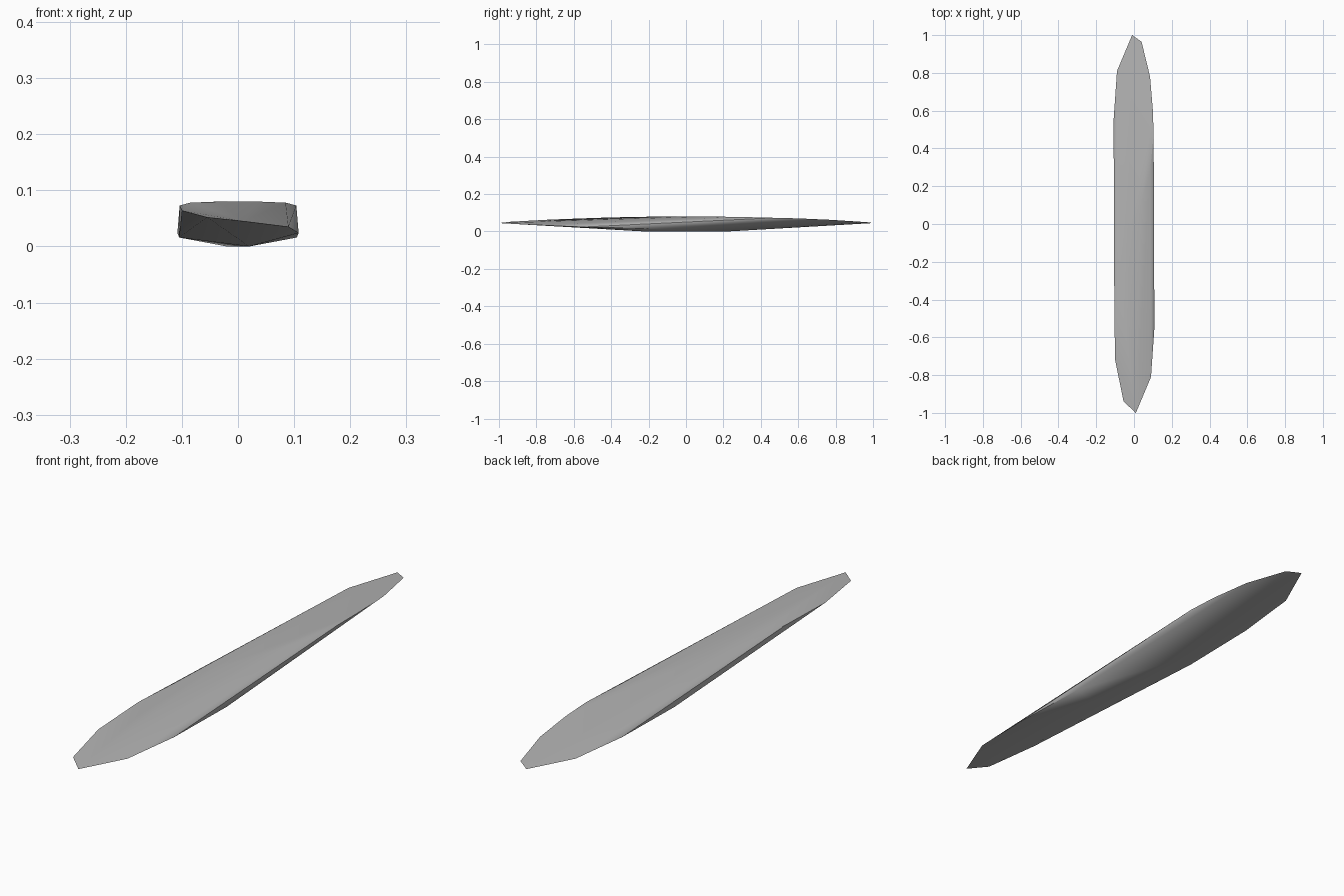
import bpy
import bmesh
from math import radians
from mathutils import Vector

default_cube = bpy.data.objects.get("Cube")
if default_cube:
    bpy.data.objects.remove(default_cube, do_unlink=True)


def flat_material(name, colour):
    material = bpy.data.materials.new(name)
    material.use_nodes = True
    material.diffuse_color = colour
    material.node_tree.nodes["Principled BSDF"].inputs["Base Color"].default_value = colour
    return material


def half_turn(point):
    """Repeat a point on the opposite blade."""
    return (-point[0], -point[1], point[2])


# Tip, falling edge and rounded middle, shared by both blades
shared_points = [
    (0.01, -1.0, 0.045),
    (0.09, -0.81, 0.035),
    (0.108, -0.55, 0.024),
    (0.105, -0.22, 0.016),
    (0.02, -0.22, 0.0),
    (-0.035, -0.1, 0.08),
    (-0.085, -0.28, 0.078),
    (-0.104, -0.47, 0.073),
]

# Raised leading edge, a little different on each blade
front_edge = [(-0.055, -0.94, 0.052), (-0.1, -0.72, 0.064)]
back_edge = [(0.04, 0.965, 0.05), (0.085, 0.78, 0.062), (0.1, 0.6, 0.07)]

points = shared_points + [half_turn(p) for p in shared_points]
points += front_edge + back_edge

# Twisted two-ended blade, wrapped as one closed skin
bm = bmesh.new()
for point in points:
    bm.verts.new(Vector(point))
bmesh.ops.convex_hull(bm, input=bm.verts[:], use_existing_faces=False)
loose = [v for v in bm.verts if not v.link_faces]
bmesh.ops.delete(bm, geom=loose, context="VERTS")
bmesh.ops.recalc_face_normals(bm, faces=bm.faces[:])

mesh = bpy.data.meshes.new("propeller_blade")
bm.to_mesh(mesh)
bm.free()
mesh.materials.append(flat_material("mid_grey", (0.45, 0.45, 0.45, 1.0)))

blade = bpy.data.objects.new("propeller_blade", mesh)
bpy.context.collection.objects.link(blade)

# Soft broad surfaces with crisp rims
bpy.ops.object.select_all(action="DESELECT")
blade.select_set(True)
bpy.context.view_layer.objects.active = blade
bpy.ops.object.shade_smooth_by_angle(angle=radians(30))
